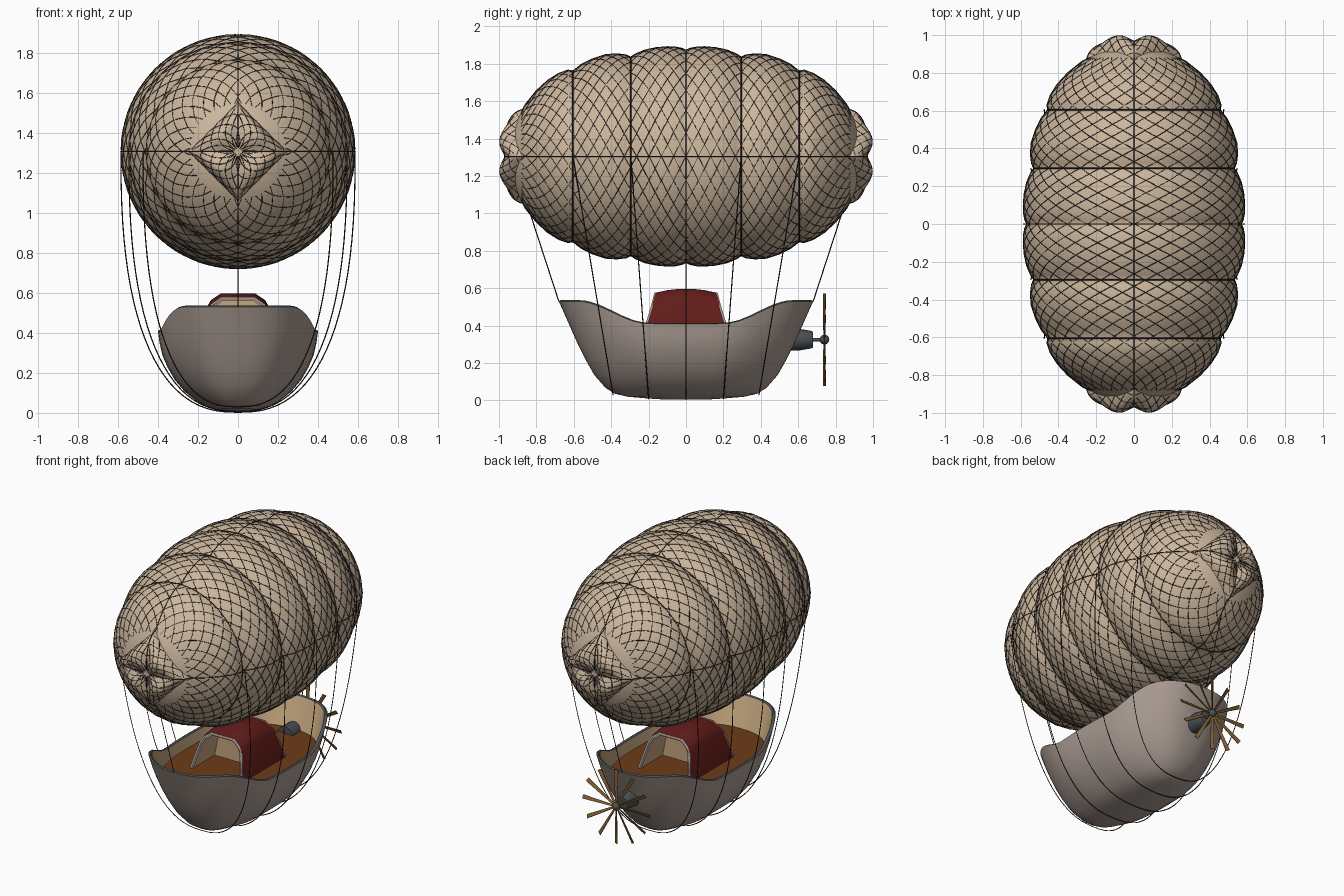
import bpy, bmesh, math
from math import sin, cos, pi
from mathutils import Matrix, Vector

if "Cube" in bpy.data.objects:
    bpy.data.objects.remove(bpy.data.objects["Cube"])

def mat(name, *rgb):
    m = bpy.data.materials.new(name)
    m.diffuse_color = (*rgb, 1)
    m.use_nodes = True
    m.node_tree.nodes["Principled BSDF"].inputs["Base Color"].default_value = m.diffuse_color
    return m

CLOTH = mat("cloth", .60, .47, .34)
HULL = mat("hull_paint", .40, .33, .29)
TAN = mat("tan_wood", .55, .38, .21)
BROWN = mat("deck_wood", .15, .045, .01)
RED = mat("red_paint", .12, .012, .01)
BLADE = mat("blade_wood", .22, .12, .035)
STEEL = mat("steel", .07, .08, .09)
ROPE = mat("rope", .03, .02, .015)

def finish(bm, name, material, angle=60):
    bmesh.ops.recalc_face_normals(bm, faces=bm.faces[:])
    me = bpy.data.meshes.new(name)
    bm.to_mesh(me)
    bm.free()
    ob = bpy.data.objects.new(name, me)
    bpy.context.collection.objects.link(ob)
    me.materials.append(material)
    bpy.ops.object.select_all(action='DESELECT')
    ob.select_set(True)
    bpy.context.view_layer.objects.active = ob
    bpy.ops.object.shade_smooth_by_angle(angle=math.radians(angle))
    return ob

def loft(name, rings, material, closed=True, caps=(), angle=60):
    """Skin a list of equal-length point rings; caps lists ring indices to fill."""
    bm = bmesh.new()
    vs = [[bm.verts.new(p) for p in r] for r in rings]
    n = len(vs[0])
    for a, b in zip(vs, vs[1:]):
        for i in range(n if closed else n - 1):
            j = (i + 1) % n
            bm.faces.new((a[i], a[j], b[j], b[i]))
    for c in caps:
        bm.faces.new(vs[c])
    return finish(bm, name, material, angle)

def tubes(name, paths, radius, material, cyclic=False):
    cu = bpy.data.curves.new(name, 'CURVE')
    cu.dimensions = '3D'
    cu.bevel_depth = radius
    cu.bevel_resolution = 0
    for path in paths:
        sp = cu.splines.new('POLY')
        sp.points.add(len(path) - 1)
        for q, p in zip(sp.points, path):
            q.co = (*p, 1)
        sp.use_cyclic_u = cyclic
    ob = bpy.data.objects.new(name, cu)
    bpy.context.collection.objects.link(ob)
    cu.materials.append(material)

def lerp_table(tab, y):
    for (a, r), (b, s) in zip(tab, tab[1:]):
        if y <= b:
            return r + (s - r) * (y - a) / (b - a)
    return tab[-1][1]

# Balloon: revolved profile pinched at the rope rings
CZ = 1.305
PROF = [(0, .566), (.02, .576), (.06, .584), (.1, .585), (.16, .58), (.22, .567), (.27, .546),
        (.295, .53), (.32, .541), (.37, .547), (.43, .543), (.5, .52), (.56, .49), (.605, .455),
        (.63, .46), (.68, .443), (.74, .405), (.8, .35), (.86, .275), (.91, .18), (.93, .1), (.935, .01)]

def skin(y, th, lift=0.0):
    r = lerp_table(PROF, abs(y)) + lift
    return (r * cos(th), y, CZ + r * sin(th))

ring_angles = [2 * pi * i / 64 for i in range(64)]
ys = [-y for y, r in PROF[:0:-1]] + [y for y, r in PROF]
loft("balloon", [[skin(y, t) for t in ring_angles] for y in ys], CLOTH, caps=(0, -1))

# Four-lobed tufts at both ends
def tuft(side, s, th, lift=0.0):
    r = (.25 / (abs(cos(th)) + abs(sin(th))) + lift) * max(cos(s), .02) ** .6
    y = .86 + .11 * sin(s) + .05 * abs(sin(2 * th)) * sin(2 * s) + lift
    return (r * cos(th), side * y, CZ + r * sin(th))

steps = [pi / 2 * i / 12 for i in range(13)]
for side, label in ((-1, "front"), (1, "back")):
    loft(label + "_tuft", [[tuft(side, s, t) for t in ring_angles] for s in steps], CLOTH, caps=(-1,))

# Diamond netting over the balloon and tufts
net = []
for d in (-1, 1):
    for k in range(28):
        net.append([skin(y, 2 * pi * k / 28 + d * 3.4 * y, .0005)
                    for y in [-.88 + 1.76 * i / 72 for i in range(73)]])
    for side in (-1, 1):
        for k in range(16):
            net.append([tuft(side, s, 2 * pi * k / 16 + d * .9 * s) for s in steps])
tubes("netting", net, .002, ROPE)

# Ring ropes in the creases and four lengthwise ropes
tubes("ring_ropes", [[skin(y, t, .002) for t in ring_angles] for y in (-.605, -.295, 0, .295, .605)],
      .0035, ROPE, True)
long = []
for q in range(4):
    long.append([skin(y, q * pi / 2, .001) for y in ys])
    long += [[tuft(sd, s, q * pi / 2, .001) for s in steps] for sd in (-1, 1)]
tubes("lengthwise_ropes", long, .003, ROPE)

# Hull: superellipse plan, rising rim at bow and stern
def plan(L, W, phi):
    c, s = cos(phi), sin(phi)
    return (math.copysign(W * abs(c) ** .8, c), math.copysign(L * abs(s) ** .8, s))

def rim_z(phi):
    a = min(max((abs(plan(1, 1, phi)[1]) - .3) / .55, 0), 1)
    return .41 + .12 * a * a * (3 - 2 * a)

phis = [2 * pi * i / 72 for i in range(72)]

def hull_ring(f, L, W):
    return [(*plan(L, W, p), .004 + f * (rim_z(p) - .004)) for p in phis]

ROWS = [(0, .1, .012), (.012, .2, .05), (.03, .31, .1), (.06, .38, .15), (.12, .43, .2), (.25, .49, .265),
        (.4, .535, .317), (.55, .575, .352), (.7, .61, .378), (.85, .645, .392), (1, .68, .4)]
loft("hull", [hull_ring(*r) for r in ROWS], HULL, caps=(0,))
DECK = .34
deck_ring = [(*plan(.585, .365, p), DECK) for p in phis]
loft("hull_lining", [hull_ring(1, .66, .38), deck_ring], TAN)
loft("hull_rim", [hull_ring(1, .68, .4), hull_ring(1.012, .67, .39), hull_ring(1, .66, .38)], STEEL)
bm = bmesh.new()
bm.faces.new([bm.verts.new(p) for p in deck_ring])
finish(bm, "deck", BROWN)

# Cabin: arched hood open at both ends, with a wall across the middle
half = [(.195, .33), (.155, .53), (.135, .565), (.085, .598)]
arch = half + [(-x, z) for x, z in reversed(half)]

def cabin_ring(s, kx=1.0, dz=0.0):
    out = []
    for x, z in arch:
        y = s * (.233 - (z - .33) * .26)
        drop = .022 * s * s if z > .5 else 0
        out.append((x * kx, y, z - drop - (dz if z > .5 else 0)))
    return out

spans = [-1, -.6, -.2, .2, .6, 1]
loft("cabin_roof", [cabin_ring(s) for s in spans], RED, closed=False, angle=35)
loft("cabin_lining", [cabin_ring(s, .9, .016) for s in spans], TAN, closed=False, angle=35)
for s, label in ((-1, "front"), (1, "back")):
    loft("cabin_%s_edge" % label, [cabin_ring(s), cabin_ring(s, .9, .016)], HULL, closed=False)
tubes("cabin_trim", [cabin_ring(s, .97, .004) for s in (-1, 1)], .008, HULL)
bm = bmesh.new()
bm.faces.new([bm.verts.new(p) for p in cabin_ring(0, .92, .012)])
finish(bm, "cabin_wall", TAN)

# Suspension ropes slung under the keel, and one at each end
slings = []
for top_y, low_y, R, low_z in ((0, 0, .585, .003), (.295, .2, .545, .008), (.605, .39, .475, .03)):
    for sd in ((-1, 1) if top_y else (1,)):
        path = []
        for i in range(49):
            a = pi * i / 48
            u = sin(a) ** .8
            x = math.copysign(R * abs(cos(a)) ** .8, cos(a))
            path.append((x, sd * (top_y + (low_y - top_y) * u), CZ + (low_z - CZ) * u))
        slings.append(path)
slings += [[(0, s * .83, .99), (0, s * .68, .53)] for s in (-1, 1)]
tubes("sling_ropes", slings, .003, ROPE)

# Motor, shaft and hub
PZ, PY = .325, .74

def turned(name, prof, material):
    loft(name, [[(r * cos(2 * pi * i / 20), y, PZ + r * sin(2 * pi * i / 20)) for i in range(20)]
                for y, r in prof], material, caps=(0, -1), angle=35)

turned("motor", [(.5, .06), (.61, .057), (.67, .047), (.68, .04)], STEEL)
turned("shaft", [(.67, .01), (.74, .01)], STEEL)
turned("hub", [(PY + .026 * -cos(pi * i / 10), .026 * max(sin(pi * i / 10), .02)) for i in range(11)], STEEL)

# Propeller: twelve tapered, pitched wooden blades
bm = bmesh.new()
for k in range(12):
    made = bmesh.ops.create_cube(bm, size=1)["verts"]
    for v in made:
        w = .012 if v.co.z < 0 else .026
        p = Vector((v.co.x * w, v.co.y * .005, .015 + (v.co.z + .5) * .233))
        p = Matrix.Rotation(pi * k / 6, 3, 'Y') @ (Matrix.Rotation(.45, 3, 'Z') @ p)
        v.co = p + Vector((0, PY, PZ))
finish(bm, "propeller_blades", BLADE, 30)
